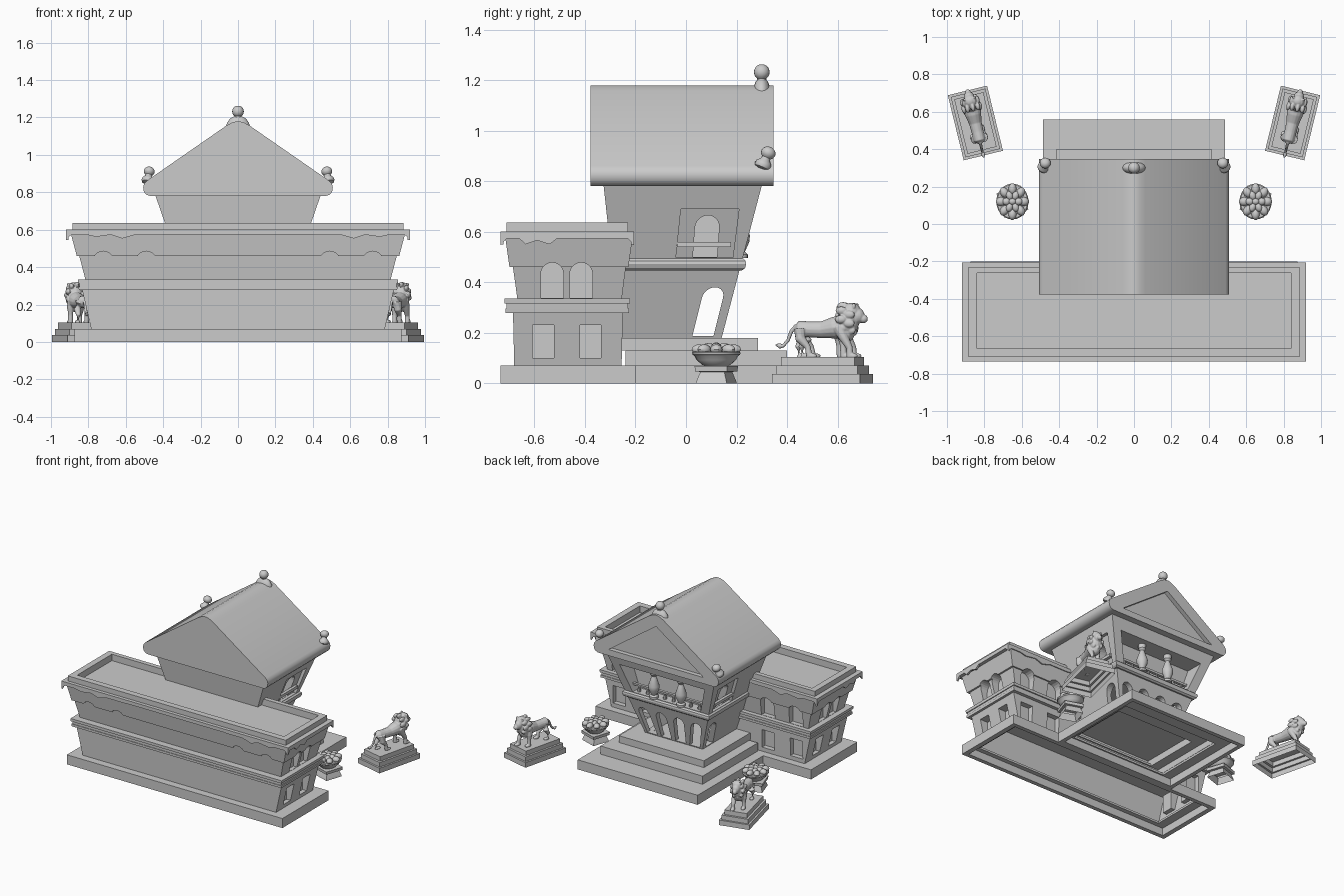
import bpy, bmesh, math
from mathutils import Vector, Matrix

if "Cube" in bpy.data.objects:
    bpy.data.objects.remove(bpy.data.objects["Cube"])

def finish(name, bm, smooth=False):
    bmesh.ops.recalc_face_normals(bm, faces=bm.faces[:])
    me = bpy.data.meshes.new(name)
    bm.to_mesh(me)
    bm.free()
    ob = bpy.data.objects.new(name, me)
    bpy.context.scene.collection.objects.link(ob)
    if smooth:
        bpy.ops.object.select_all(action='DESELECT')
        ob.select_set(True)
        bpy.context.view_layer.objects.active = ob
        bpy.ops.object.shade_smooth_by_angle(angle=math.radians(35))
    return ob

def add_loft(bm, rings):
    vs = [[bm.verts.new(p) for p in r] for r in rings]
    n = len(vs[0])
    for a, b in zip(vs, vs[1:]):
        for i in range(n):
            bm.faces.new((a[i], a[(i + 1) % n], b[(i + 1) % n], b[i]))
    bm.faces.new(vs[0][::-1])
    bm.faces.new(vs[-1])

def loft(name, rings, smooth=False):
    bm = bmesh.new()
    add_loft(bm, rings)
    return finish(name, bm, smooth)

def block(name, levels, cx=0):
    """Stack of rectangles: (z, half width, y0, y1)."""
    return loft(name, [[(cx - h, a, z), (cx + h, a, z), (cx + h, b, z), (cx - h, b, z)]
                       for z, h, a, b in levels])

def prism(name, pts, axis, a, b, smooth=False):
    put = (lambda p, d: (d, p[0], p[1])) if axis == 'x' else (lambda p, d: (p[0], d, p[1]))
    return loft(name, [[put(p, d) for p in pts] for d in (a, b)], smooth)

def rect(c, w, z0, z1):
    return [(c - w, z0), (c + w, z0), (c + w, z1), (c - w, z1)]

def arch(c, w, z0, z1, lean=0):
    pts = [(c - w, z0), (c + w, z0)]
    pts += [(c + w * math.cos(t * math.pi / 10), z1 - w + w * math.sin(t * math.pi / 10)) for t in range(11)]
    return [(p + lean * (z - z0), z) for p, z in pts]

def lathe(name, prof, n=16):
    return loft(name, [[(r * math.cos(i * math.tau / n), r * math.sin(i * math.tau / n), z)
                        for i in range(n)] for r, z in prof], True)

def cut(targets, cutter):
    for o in targets:
        m = o.modifiers.new("cut", 'BOOLEAN')
        m.operation, m.solver, m.object = 'DIFFERENCE', 'EXACT', cutter
        bpy.context.view_layer.objects.active = o
        bpy.ops.object.modifier_apply(modifier=m.name)
    bpy.data.objects.remove(cutter)

def open_shell(ob, heights):
    """Remove the horizontal faces at these heights."""
    bm = bmesh.new()
    bm.from_mesh(ob.data)
    bmesh.ops.delete(bm, geom=[f for f in bm.faces if abs(f.normal.z) > .9 and any(
        abs(f.calc_center_median().z - h) < .002 for h in heights)], context='FACES')
    bm.to_mesh(ob.data)
    bm.free()

# long wing: plinth, two storeys, string course, cornice, parapet
plinth = block("wing_plinth", [(0, .875, -.735, -.20), (.07, .875, -.735, -.20)])
cut([plinth], block("c", [(-.1, .84, -.705, -.23), (.055, .84, -.705, -.23)]))
cut([plinth], block("c", [(.03, .775, -.672, -.262), (.1, .775, -.672, -.262)]))
lower = block("wing_lower_storey", [(.07, .785, -.68, -.255), (.285, .835, -.685, -.25)])
upper = block("wing_upper_storey", [(.33, .815, -.667, -.255), (.58, .88, -.702, -.223)])
fascia = block("wing_fascia", [(.46, .862, -.699, -.228), (.58, .894, -.716, -.211)])
for z0, z1, e in ((.278, .295, .004), (.295, .315, 0), (.315, .335, .008)):
    block("wing_string_course", [(z0, .847 + e, -.71 - e, -.23 + e), (z1, .849 + e, -.71 - e, -.23 + e)])
cornice = block("wing_cornice", [(.575, .92, -.735, -.205), (.60, .92, -.735, -.205)])
parapet = block("wing_parapet", [(.60, .885, -.71, -.23), (.637, .885, -.71, -.23)])
cut([cornice, parapet], block("c", [(.59, .84, -.665, -.263), (.7, .84, -.665, -.263)]))

# wing windows: side walls, then rear wall, with hood notches in the front fascia
for s in (-1, 1):
    for y in (-.53, -.415):
        cut([upper, fascia], prism("c", arch(y, .045, .337, .478), 'x', s * .79, s * 1.1))
    for y in (-.565, -.378):
        cut([lower], prism("c", rect(y, .042, .10, .23), 'x', s * .76, s * 1.1))
    for x in (.49, .72):
        cut([upper, fascia], prism("c", arch(s * x, .055, .337, .485), 'y', -.29, 0))
        cut([lower], prism("c", rect(s * x, .05, .10, .23), 'y', -.29, 0))
        cut([fascia], prism("c", arch(s * x, .055, .40, .485), 'y', -.9, -.6))
open_shell(lower, (.07, .285))

# wavy eaves trim
wave_x = [(.92, .55), (.89, .573), (.81, .573), (.76, .562), (.68, .573), (.62, .553), (.55, .573), (.4, .573)]
for s in (-1, 1):
    pts = [(s * x, z) for x, z in wave_x] + [(s * .4, .58), (s * .92, .58)]
    prism("eaves_trim", pts, 'y', -.735, -.722)
    prism("eaves_trim", pts, 'y', -.218, -.205)
    prism("eaves_trim", [(-.735, .545), (-.71, .573), (-.66, .573), (-.635, .55), (-.59, .566), (-.54, .55),
                         (-.51, .573), (-.23, .573), (-.205, .545), (-.205, .58), (-.735, .58)],
          'x', s * .907, s * .92)

# hollow entrance steps, each open into the next
for z0, z1, h, y0, y1, top in ((0, .07, .487, -.20, .56, .2), (.07, .13, .415, -.24, .40, .2),
                               (.13, .18, .345, -.26, .285, .165)):
    step = block("entrance_step", [(z0, h, y0, y1), (z1, h, y0, y1)])
    cut([step], block("c", [(z0 - .02, h - .03, y0 + .03, y1 - .03), (z1 - .015, h - .03, y0 + .03, y1 - .03)]))
    cut([step], block("c", [(z0 - .03, h - .10, y0 + .04, y1 - .18), (top, h - .10, y0 + .04, y1 - .18)]))

# flared tower with arcade below and balcony above
tower = block("tower", [(.175, .232, -.26, .14), (.79, .444, -.327, .302)])
cut([tower], block("c", [(.185, .19, -.20, .10), (.44, .28, -.20, .17)]))
for c in (-.172, -.058, .058, .172):
    cut([tower], prism("c", arch(c, .042, .187, .385, c * 1.4), 'y', .05, .4))
cut([tower], prism("c", arch(.067, .042, .187, .38, .25), 'x', -.5, .5))
cut([tower], prism("c", [(-.275, .497), (.275, .497), (.345, .70), (-.345, .70)], 'y', .145, .5))
frame = [(-.04, .497, .342), (.185, .497, .342), (.21, .69, .409), (-.02, .69, .409)]
for s in (-1, 1):
    cut([tower], loft("c", [[(s * (x + d), y, z) for y, z, x in frame] for d in (-.022, .2)]))
    cut([tower], prism("c", arch(.075, .048, .499, .665, .07), 'x', s * .28, s * .6))
block("tower_band", [(.447, .336, -.262, .222), (.456, .347, -.27, .234), (.472, .354, -.272, .238),
                     (.485, .352, -.27, .236), (.494, .342, -.262, .226)])

# balcony rails, balusters and vase columns
block("rear_rail", [(.537, .285, .183, .203), (.552, .29, .185, .205)])
vase = [(.03, .495), (.03, .51), (.018, .52), (.036, .56), (.038, .585), (.02, .64), (.015, .655), (.026, .67), (.026, .703)]
post = [(.011, .49), (.013, .51), (.006, .53), (.01, .545)]
for i in range(8):
    lathe("rear_baluster", post, 8).location = (-.245 + .07 * i, .193, 0)
for s in (-1, 1):
    lathe("vase_column", vase).location = (s * .11, .215, 0)
    block("side_rail", [(.54, .011, -.035, .178), (.56, .011, -.033, .178)], s * .35)

# gable roof with sunken pediment
half = [(.47, .78), (.49, .787), (.503, .803), (.507, .825), (.503, .843), (.49, .86),
        (.06, 1.158), (.03, 1.174), (.01, 1.179)]
roof = prism("gable_roof", half + [(-x, z) for x, z in half[::-1]], 'y', -.378, .347, True)
cut([roof], prism("c", [(-.385, .825), (.385, .825), (0, 1.097)], 'y', .315, .5))

# roof finials: flared foot and ball
ball = [(.031 * math.sin(t * math.pi / 10), .065 - .031 * math.cos(t * math.pi / 10)) for t in range(1, 10)]
foot = [(.036, -.02), (.035, -.005), (.03, .012), (.018, .03)]
lathe("ridge_finial", foot + ball[1:]).location = (0, .30, 1.167)
lathe("ridge_finial_foot", [(.036, -.02), (.034, 0), (.024, .025), (.012, .036)]).matrix_world = \
    Matrix.Translation((0, .30, 1.17)) @ Matrix.Diagonal((1.75, 1, 1, 1))
for s in (-1, 1):
    f = lathe("eave_finial", [(.018, -.02), (.032, -.013), (.036, 0), (.033, .014), (.02, .03)] + ball[1:])
    f.location, f.rotation_euler, f.scale = (s * .482, .305, .863), (-.4, -s * .15, 0), (.95, .95, .82)

# flower bowls on turned pedestals
for s in (-1, 1):
    p = block("bowl_pedestal", [(z, h, -h, h) for z, h in
                                ((0, .064), (.012, .061), (.045, .05), (.047, .066), (.068, .068))])
    open_shell(p, (0,))
    p.location, p.rotation_euler = (s * .65, .12, 0), (0, 0, -s * .32)
    bowl = lathe("flower_bowl", [(.035, .063), (.055, .072), (.078, .092), (.086, .108), (.094, .113),
                                 (.096, .121), (.09, .126), (.02, .127)], 24)
    bm = bmesh.new()
    for n, r, z, size in ((8, .068, .134, .027), (6, .036, .142, .023), (1, 0, .147, .02)):
        for i in range(n):
            a = i * math.tau / n
            bmesh.ops.create_uvsphere(bm, u_segments=10, v_segments=6, radius=size, matrix=Matrix.Translation(
                (r * math.cos(a), r * math.sin(a), z)) @ Matrix.Rotation(a, 4, 'Z') @ Matrix.Diagonal((1.15, .9, .75, 1)))
    for o in (bowl, finish("flowers", bm, True)):
        o.location, o.scale = (s * .65, .12, 0), (.9, 1, 1)

# walking lions on stepped pedestals
def limb(bm, pts, n=10):
    """Round tube through (x, y, z, radius) points."""
    P = [Vector(p[:3]) for p in pts]
    rings = []
    for i, p in enumerate(P):
        q = (P[min(i + 1, len(P) - 1)] - P[max(i - 1, 0)]).to_track_quat('Z', 'Y')
        rings.append([p + q @ Vector((math.cos(k * math.tau / n), math.sin(k * math.tau / n), 0)) * pts[i][3]
                      for k in range(n)])
    add_loft(bm, rings)

def blob(bm, c, r):
    bmesh.ops.create_uvsphere(bm, u_segments=14, v_segments=10, radius=1,
                              matrix=Matrix.Translation(c) @ Matrix.Diagonal((*r, 1)))

for s in (-1, 1):
    bm = bmesh.new()
    limb(bm, [(0, -.112, .215, .012), (0, -.095, .217, .031), (0, -.05, .213, .032), (0, 0, .212, .034),
              (0, .05, .22, .044), (0, .1, .23, .042)], 14)
    blob(bm, (0, .105, .248), (.047, .044, .062))          # mane
    blob(bm, (0, .12, .285), (.036, .036, .034))
    blob(bm, (0, .095, .205), (.038, .038, .045))
    blob(bm, (0, .142, .267), (.028, .03, .032))           # head
    blob(bm, (0, .167, .255), (.016, .018, .017))          # muzzle
    for y, r in ((.118, .042), (.085, .045)):              # mane tufts
        for k in range(9):
            a = k * math.tau / 9 + y * 10
            blob(bm, (r * math.sin(a), y, .252 + (r + .009) * math.cos(a)), (.012, .023, .016))
    for e in (-1, 1):
        blob(bm, (e * .026, .135, .305), (.009, .007, .012))
        f = .04 * (e > 0)
        limb(bm, [(e * .025, .07, .225, .026), (e * .03, .075 + f * .5, .18, .019), (e * .03, .078 + f, .14, .013),
                  (e * .03, .08 + f, .102, .014)])
        blob(bm, (e * .03, .092 + f, .108), (.015, .02, .011))
        limb(bm, [(e * .022, -.085, .215, .027), (e * .028, -.07 - f * .3, .175, .021),
                  (e * .028, -.093 + f, .143, .012), (e * .028, -.085 + f, .102, .013)])
        blob(bm, (e * .028, -.073 + f, .108), (.014, .019, .01))
    limb(bm, [(0, -.105, .228, .009), (0, -.127, .205, .008), (0, -.14, .17, .007), (0, -.16, .148, .007),
              (0, -.172, .147, .011), (0, -.19, .153, .004)])
    lion = finish("lion", bm)
    m = lion.modifiers.new("merge", 'REMESH')
    m.mode, m.voxel_size, m.use_smooth_shade = 'VOXEL', .0035, True
    bpy.context.view_layer.objects.active = lion
    bpy.ops.object.modifier_apply(modifier=m.name)
    tiers = ((0, .037, .108, .179), (.037, .07, .095, .166), (.07, .103, .08, .15))
    pedestal = block("lion_pedestal", [(z, w, -h, h) for a, b, w, h in tiers for z in (a, b)])
    open_shell(pedestal, (0,))
    for o in (lion, pedestal):
        o.location, o.rotation_euler = (s * .848, .54, 0), (0, 0, -s * .24)
